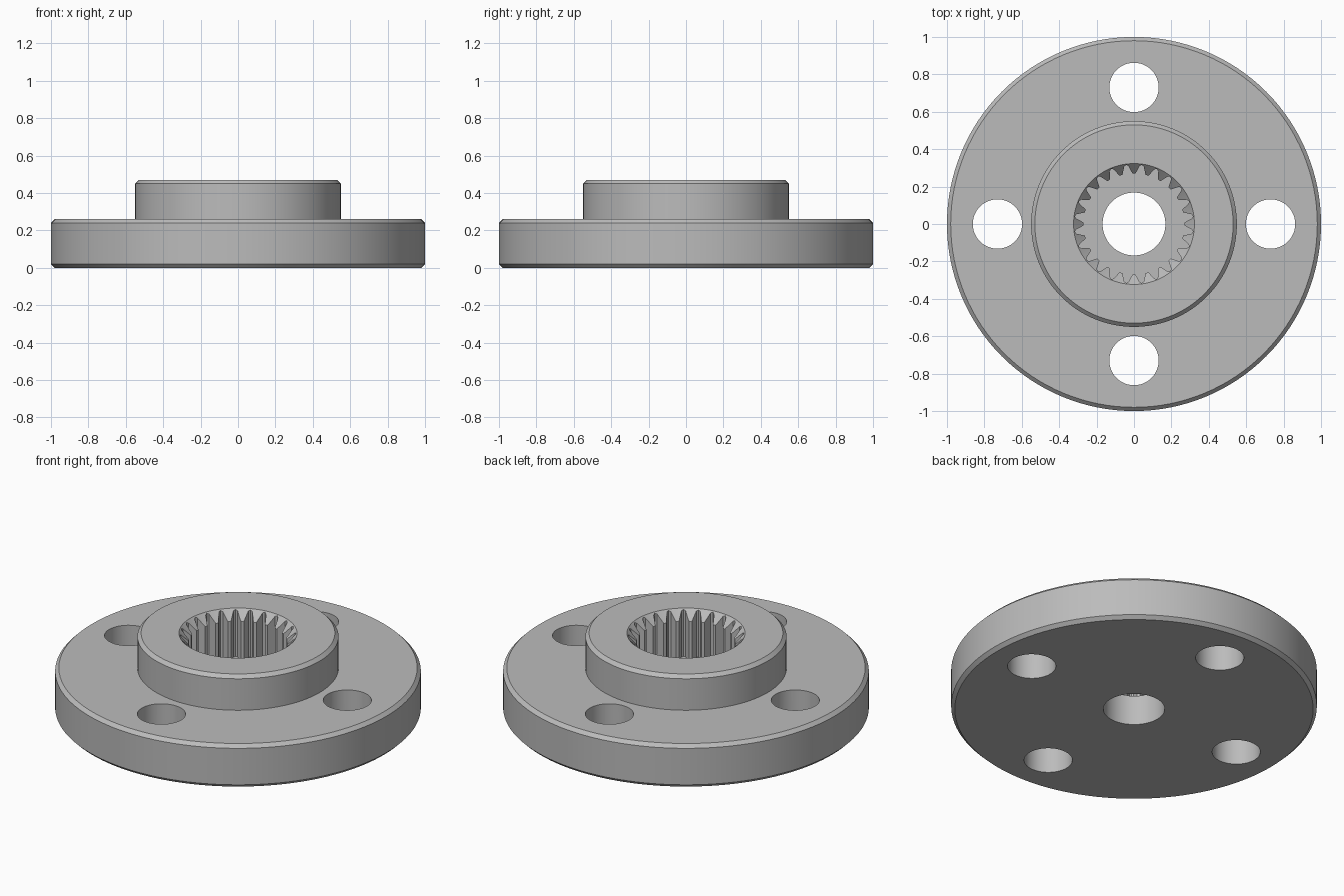
import bpy, bmesh, math
from mathutils import Vector, Matrix

cube = bpy.data.objects.get("Cube")
if cube:
    bpy.data.objects.remove(cube, do_unlink=True)

metal = bpy.data.materials.new("grey_metal")
metal.use_nodes = True
grey = (0.5, 0.5, 0.5, 1)
metal.diffuse_color = grey
metal.node_tree.nodes["Principled BSDF"].inputs["Base Color"].default_value = grey

TEETH = 24
FLOOR = 0.18
TOP = 0.47


def make_object(name, bm):
    bmesh.ops.remove_doubles(bm, verts=bm.verts, dist=1e-5)
    bmesh.ops.recalc_face_normals(bm, faces=bm.faces)
    mesh = bpy.data.meshes.new(name)
    bm.to_mesh(mesh)
    bm.free()
    mesh.materials.append(metal)
    obj = bpy.data.objects.new(name, mesh)
    bpy.context.collection.objects.link(obj)
    return obj


def loft(name, rings):
    """Solid through matching rings of points, capped at both ends."""
    bm = bmesh.new()
    loops = [[bm.verts.new(p) for p in ring] for ring in rings]
    n = len(loops[0])
    for low, high in zip(loops, loops[1:]):
        for i in range(n):
            j = (i + 1) % n
            bm.faces.new((low[i], low[j], high[j], high[i]))
    bm.faces.new(loops[0][::-1])
    bm.faces.new(loops[-1])
    return make_object(name, bm)


def circle(radius, z, sides, centre=(0, 0)):
    return [(centre[0] + radius * math.cos(i * math.tau / sides),
             centre[1] + radius * math.sin(i * math.tau / sides), z)
            for i in range(sides)]


def turned(name, profile, sides, centre=(0, 0)):
    return loft(name, [circle(r, z, sides, centre) for r, z in profile])


def spline_outline(z):
    # Pointed teeth reaching inward from the root circle
    pitch = math.tau / TEETH
    points = []
    for k in range(TEETH):
        for part, r in ((-0.36, 0.312), (-0.12, 0.27), (0.12, 0.27),
                        (0.36, 0.312), (0.5, 0.318)):
            a = (k + part) * pitch
            points.append((r * math.cos(a), r * math.sin(a), z))
    return points


# Flange plate with stepped boss, chamfered rims
hub = turned("flanged_hub", [(0.98, 0), (1, 0.02), (1, 0.24), (0.98, 0.26),
                             (0.55, 0.26), (0.55, 0.45), (0.53, TOP)], 128)

# Toothed socket, its lead-in chamfer, centre bore and four mounting holes
cutters = [
    loft("socket_cutter", [spline_outline(FLOOR), spline_outline(TOP + 0.1)]),
    turned("chamfer_cutter", [(0.2, 0.35), (0.265, 0.41), (0.323, TOP), (0.333, TOP + 0.01)], 96),
    turned("bore_cutter", [(0.168, -0.1), (0.168, 0.4)], 64),
]
for k in range(4):
    a = k * math.pi / 2
    centre = (0.73 * math.cos(a), 0.73 * math.sin(a))
    cutters.append(turned("mounting_hole_cutter", [(0.132, -0.1), (0.132, 0.6)], 48, centre))

bpy.ops.object.select_all(action='DESELECT')
bpy.context.view_layer.objects.active = hub
hub.select_set(True)
for cutter in cutters:
    cutter.hide_render = True
    mod = hub.modifiers.new("cut", 'BOOLEAN')
    mod.operation = 'DIFFERENCE'
    mod.solver = 'EXACT'
    mod.object = cutter
    bpy.ops.object.modifier_apply(modifier=mod.name)
    bpy.data.objects.remove(cutter, do_unlink=True)

bpy.ops.object.shade_smooth_by_angle(angle=math.radians(25))
